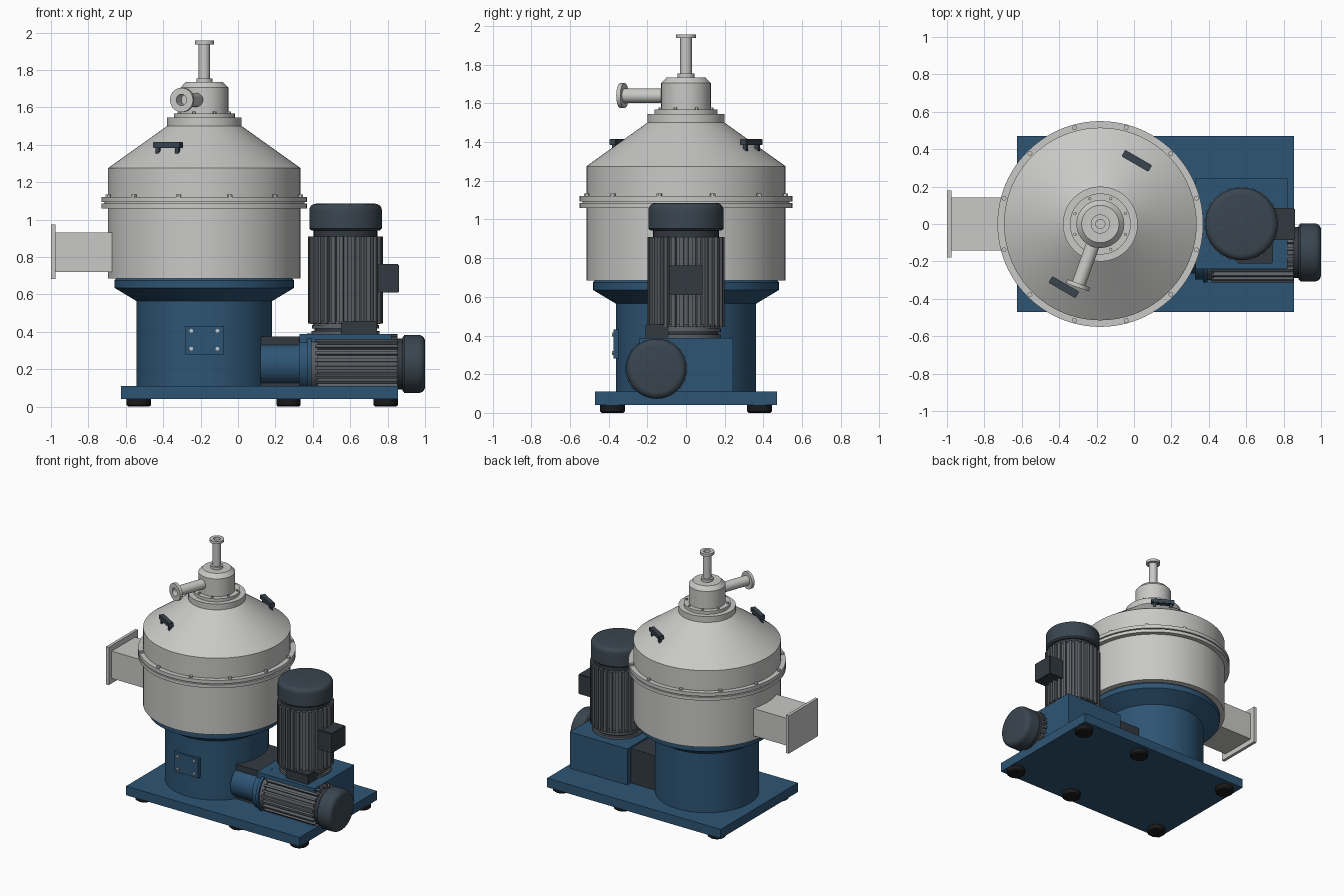
import bpy, bmesh, math
from mathutils import Matrix, Vector

old = bpy.data.objects.get("Cube")
if old:
    bpy.data.objects.remove(old)


def material(name, rgb):
    m = bpy.data.materials.new(name)
    m.use_nodes = True
    m.diffuse_color = (*rgb, 1)
    m.node_tree.nodes["Principled BSDF"].inputs["Base Color"].default_value = (*rgb, 1)
    return m


STEEL = material("light steel", (0.58, 0.58, 0.57))
BLUE = material("machine blue", (0.027, 0.09, 0.175))
SLATE = material("dark slate", (0.042, 0.06, 0.078))
FIN = material("motor grey", (0.11, 0.12, 0.135))
CHARCOAL = material("charcoal", (0.032, 0.042, 0.052))
RUBBER = material("black rubber", (0.01, 0.01, 0.011))
AXIS = -0.18


def finish(name, bm, mat, place=Matrix(), smooth=False):
    bmesh.ops.recalc_face_normals(bm, faces=bm.faces)
    me = bpy.data.meshes.new(name)
    bm.to_mesh(me)
    bm.free()
    me.materials.append(mat)
    ob = bpy.data.objects.new(name, me)
    bpy.context.scene.collection.objects.link(ob)
    ob.matrix_world = place
    if smooth:
        bpy.ops.object.select_all(action="DESELECT")
        ob.select_set(True)
        bpy.context.view_layer.objects.active = ob
        bpy.ops.object.shade_smooth_by_angle(angle=math.radians(30))
    return ob


def lathe(name, profile, mat, place=Matrix(), n=64):
    """Revolve (radius, height) points about z and cap both ends."""
    bm = bmesh.new()
    rings = []
    for r, z in profile:
        rings.append([bm.verts.new((r * math.cos(a), r * math.sin(a), z))
                      for a in (2 * math.pi * i / n for i in range(n))])
    for a, b in zip(rings, rings[1:]):
        for i in range(n):
            j = (i + 1) % n
            bm.faces.new((a[i], a[j], b[j], b[i]))
    bm.faces.new(rings[0])
    bm.faces.new(rings[-1])
    return finish(name, bm, mat, place, True)


def disc(name, r, z0, z1, mat, place=Matrix(), n=48):
    return lathe(name, [(r, z0), (r, z1)], mat, place, n)


def box(name, x, y, z, mat, place=Matrix(), bevel=0):
    bm = bmesh.new()
    size = Vector((x[1] - x[0], y[1] - y[0], z[1] - z[0]))
    mid = Vector((x[0] + x[1], y[0] + y[1], z[0] + z[1])) / 2
    bmesh.ops.create_cube(bm, size=1, matrix=Matrix.Translation(mid) @ Matrix.Diagonal((*size, 1)))
    if bevel:
        bmesh.ops.bevel(bm, geom=bm.edges[:], offset=bevel, segments=2, affect="EDGES")
    return finish(name, bm, mat, place)


def at(x, y, z=0):
    return Matrix.Translation((x, y, z))


def spin(degrees):
    return Matrix.Rotation(math.radians(degrees), 4, "Z")


def bolts(name, count, ring, r, z0, z1, offset):
    for i in range(count):
        place = at(AXIS, 0) @ spin(offset + 360 * i / count) @ at(ring, 0)
        disc(f"{name}_{i + 1}", r, z0, z1, STEEL, place, 6)


def motor(name, place, r, start, end, neck, top, fins=28):
    """Finned motor along local z with a rounded fan cover at its far end."""
    disc(name + "_core", r * 0.87, start - 0.01, end - 0.004, FIN, place)
    disc(name + "_neck", r * 0.85, end - 0.01, neck + 0.01, CHARCOAL, place)
    disc(name + "_end_ring", r * 0.94, start - 0.002, start + 0.012, FIN, place)
    bm = bmesh.new()
    for i in range(fins):
        m = spin(360 * (i + 0.5) / fins) @ at(r * 0.9, 0, (start + end) / 2)
        bmesh.ops.create_cube(bm, size=1, matrix=m @ Matrix.Diagonal((r * 0.2, r * 0.1, end - start, 1)))
    finish(name + "_fins", bm, FIN, place)
    c = r * 0.97
    e = 0.035
    dome = [(c - e + e * math.cos(t), top - e + e * math.sin(t))
            for t in (math.pi / 2 * k / 5 for k in range(6))]
    lathe(name + "_fan_cover", [(c - 0.012, neck), (c, neck + 0.01)] + dome, SLATE, place)


# Base plate and rubber feet
box("base_plate", (-0.625, 0.855), (-0.47, 0.47), (0.04, 0.11), BLUE)
for x in (-0.53, 0.27, 0.79):
    for y in (-0.38, 0.38):
        lathe("foot", [(0.055, 0), (0.065, 0.008), (0.065, 0.04)], RUBBER, at(x, y), 32)

# Column with flared top
centre = at(AXIS, 0)
lathe("column", [(0.363, 0.11), (0.363, 0.565), (0.48, 0.635), (0.48, 0.675),
                 (0.47, 0.687)], BLUE, centre, 96)

# Access panel with four screws
box("access_panel", (-0.283, -0.077), (-0.375, -0.33), (0.28, 0.43), BLUE)
for x in (-0.25, -0.11):
    for z in (0.31, 0.405):
        disc("panel_screw", 0.011, 0, 0.008, STEEL,
             at(x, -0.375, z) @ Matrix.Rotation(math.pi / 2, 4, "X"), 6)

# Bowl, double clamp ring and conical hood
lathe("bowl", [(0.515, 0.685), (0.515, 1.07)], STEEL, centre, 96)
disc("clamp_ring_lower", 0.55, 1.06, 1.085, STEEL, centre, 96)
disc("clamp_ring_gap", 0.535, 1.08, 1.1, STEEL, centre, 96)
disc("clamp_ring_upper", 0.55, 1.093, 1.12, STEEL, centre, 96)
lathe("hood", [(0.515, 1.11), (0.515, 1.275), (0.2, 1.5), (0.2, 1.545)], STEEL, centre, 96)
bolts("ring_bolt", 12, 0.533, 0.014, 1.12, 1.134, 15)

# Head on top of the hood
disc("head_flange", 0.163, 1.545, 1.568, STEEL, centre)
lathe("head", [(0.128, 1.56), (0.128, 1.705), (0.1, 1.735)], STEEL, centre)
bolts("head_bolt", 8, 0.146, 0.009, 1.568, 1.578, 22.5)


def pipe(name, place, r, start, end, flange, thick):
    """Flanged pipe with an open bore."""
    lathe(name, [(r, start), (r, end - thick), (flange, end - thick), (flange, end),
                 (r * 0.8, end), (r * 0.8, end - 0.08)], STEEL, place, 40)


pipe("feed_pipe", centre, 0.03, 1.73, 1.957, 0.051, 0.02)
disc("feed_pipe_collar", 0.043, 1.73, 1.755, STEEL, centre)
aim = Vector((-0.34, -0.94, 0)).to_track_quat("Z", "Y").to_matrix().to_4x4()
pipe("outlet_pipe", at(AXIS, 0, 1.64) @ aim, 0.037, 0.1, 0.36, 0.065, 0.022)

# Lifting handles on the hood
for angle in (60, 240):
    place = centre @ spin(angle) @ at(0.39, 0, 1.4)
    box("hood_handle", (-0.02, 0.02), (-0.083, 0.083), (-0.016, 0.016), SLATE, place, 0.003)
    for y in (-0.06, 0.06):
        box("handle_post", (-0.01, 0.01), (y - 0.01, y + 0.01), (-0.06, 0), SLATE, place)

# Discharge chute
box("discharge_chute", (-0.98, -0.62), (-0.142, 0.142), (0.72, 0.93), STEEL)
box("chute_flange", (-1, -0.977), (-0.178, 0.178), (0.682, 0.973), STEEL)

# Drive housing and guard
box("drive_housing", (0.33, 0.82), (-0.24, 0.243), (0.11, 0.388), BLUE)
box("drive_guard", (0.09, 0.34), (-0.2, 0.2), (0.11, 0.375), CHARCOAL)

# Vertical motor
upright = at(0.575, 0)
disc("motor_foot_flange", 0.182, 0.385, 0.405, FIN, upright)
disc("motor_foot_ring", 0.165, 0.4, 0.425, CHARCOAL, upright)
disc("motor_foot_collar", 0.18, 0.418, 0.436, FIN, upright)
motor("main_motor", upright, 0.2, 0.445, 0.91, 0.942, 1.085)
box("main_terminal_box", (0.74, 0.86), (-0.085, 0.085), (0.61, 0.762), CHARCOAL, bevel=0.004)

# Horizontal motor, let into the housing
lying = at(0, -0.152, 0.228) @ Matrix.Rotation(math.pi / 2, 4, "Y")
disc("coupling_bell", 0.112, 0.12, 0.34, BLUE, lying)
disc("coupling_flange", 0.145, 0.325, 0.375, BLUE, lying)
disc("side_motor_flange", 0.162, 0.37, 0.392, BLUE, lying)
disc("side_motor_collar", 0.148, 0.39, 0.412, FIN, lying)
motor("side_motor", lying, 0.16, 0.415, 0.852, 0.88, 1.0, 24)
box("side_terminal_box", (0.552, 0.742), (-0.21, -0.09), (0.37, 0.458), CHARCOAL, bevel=0.004)
